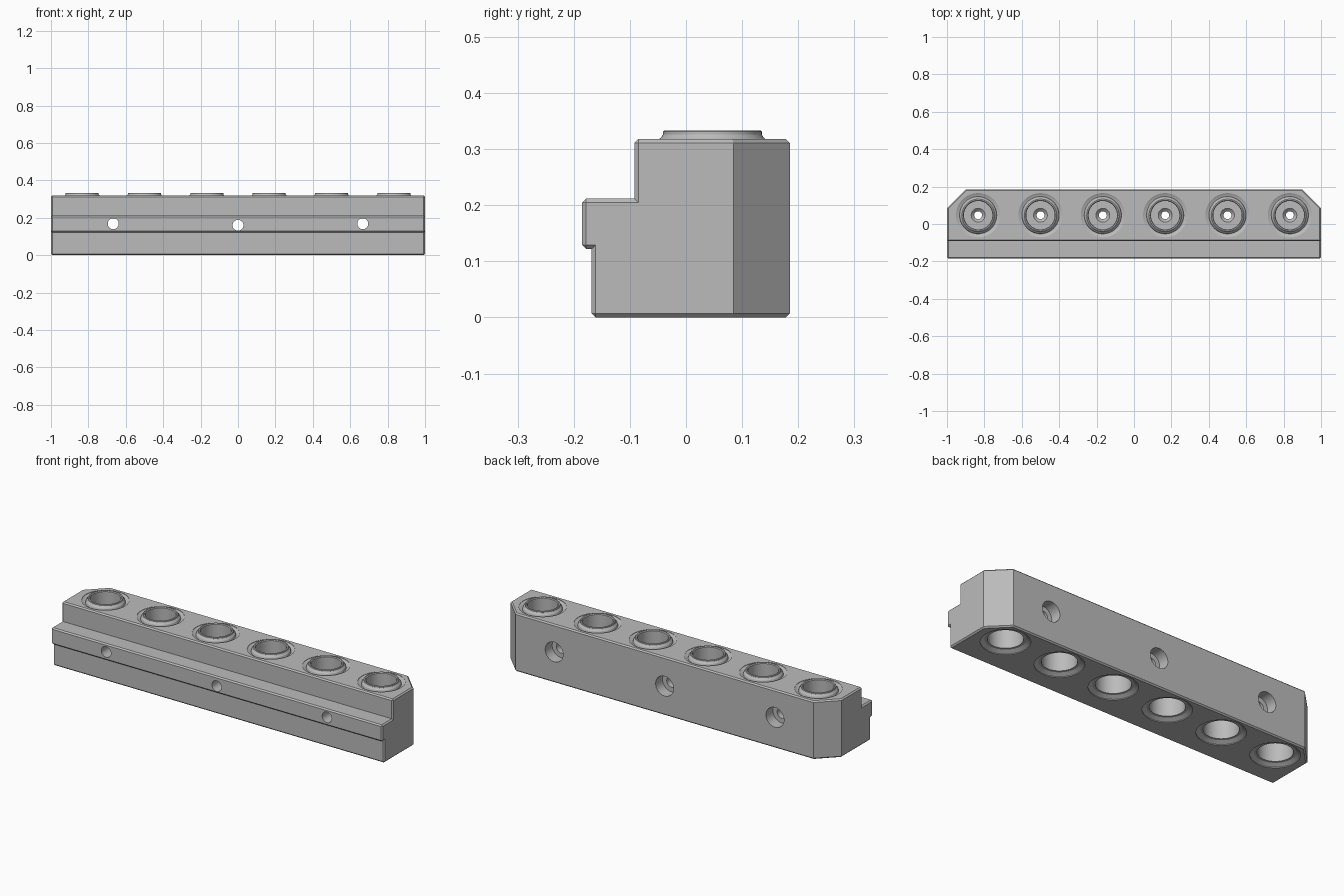
import bpy, bmesh, math
from mathutils import Matrix

cube = bpy.data.objects.get("Cube")
if cube:
    bpy.data.objects.remove(cube, do_unlink=True)

SEGMENTS = 64
PORT_Y = 0.047
PORT_XS = [(i - 2.5) / 3 for i in range(6)]

grey = bpy.data.materials.new("machined_grey")
grey.use_nodes = True
colour = (0.5, 0.5, 0.5, 1)
grey.diffuse_color = colour
grey.node_tree.nodes["Principled BSDF"].inputs["Base Color"].default_value = colour


def lathe(bm, profile, matrix, closed=False):
    """Revolve (radius, height) points; cap the ends unless the profile is closed."""
    rings = []
    for r, z in profile:
        ring = []
        for i in range(SEGMENTS):
            a = math.tau * i / SEGMENTS
            point = Matrix.Translation((r * math.cos(a), r * math.sin(a), z))
            ring.append(bm.verts.new((matrix @ point).translation))
        rings.append(ring)
    pairs = list(zip(rings, rings[1:]))
    if closed:
        pairs.append((rings[-1], rings[0]))
    else:
        bm.faces.new(rings[0])
        bm.faces.new(rings[-1])
    for a, b in pairs:
        for i in range(SEGMENTS):
            j = (i + 1) % SEGMENTS
            bm.faces.new((a[i], a[j], b[j], b[i]))


def finish(bm, name):
    bmesh.ops.recalc_face_normals(bm, faces=bm.faces[:])
    mesh = bpy.data.meshes.new(name)
    bm.to_mesh(mesh)
    bm.free()
    mesh.materials.append(grey)
    obj = bpy.data.objects.new(name, mesh)
    bpy.context.collection.objects.link(obj)
    return obj


def smooth(obj):
    bpy.ops.object.select_all(action="DESELECT")
    obj.select_set(True)
    bpy.context.view_layer.objects.active = obj
    bpy.ops.object.shade_smooth_by_angle(angle=math.radians(30))


# Stepped block extruded along x
section = [(-0.168, 0), (0.185, 0), (0.185, 0.318), (-0.092, 0.318),
           (-0.092, 0.212), (-0.185, 0.212), (-0.185, 0.122), (-0.168, 0.122)]
bm = bmesh.new()
end = bm.faces.new([bm.verts.new((-1, y, z)) for y, z in section])
extruded = bmesh.ops.extrude_face_region(bm, geom=[end], use_keep_orig=True)["geom"]
bmesh.ops.translate(bm, vec=(2, 0, 0),
                    verts=[v for v in extruded if isinstance(v, bmesh.types.BMVert)])
bmesh.ops.recalc_face_normals(bm, faces=bm.faces[:])

# Cut off both rear corners
for side in (-1, 1):
    cut = bmesh.ops.bisect_plane(bm, geom=bm.verts[:] + bm.edges[:] + bm.faces[:],
                                 plane_co=(side * 0.95, 0.135, 0),
                                 plane_no=(side, 1, 0), clear_outer=True)
    rim = [e for e in cut["geom_cut"] if isinstance(e, bmesh.types.BMEdge)]
    bmesh.ops.edgeloop_fill(bm, edges=rim)
bmesh.ops.recalc_face_normals(bm, faces=bm.faces[:])

# Fine chamfer on the square outer edges
outer = [e for e in bm.edges if e.calc_face_angle_signed(0) > math.radians(60)]
bmesh.ops.bevel(bm, geom=outer, offset=0.007, offset_type="OFFSET",
                segments=1, profile=0.5, affect="EDGES", clamp_overlap=True)
block = finish(bm, "manifold_block")

# Ports from above and below, joined by a narrow passage
bm = bmesh.new()
port = [(0.12, -0.05), (0.12, 0.004), (0.1, 0.016), (0.086, 0.016),
        (0.086, 0.12), (0.021, 0.12), (0.021, 0.155), (0.037, 0.17),
        (0.076, 0.17), (0.076, 0.306), (0.1, 0.306), (0.118, 0.316), (0.118, 0.4)]
for x in PORT_XS:
    lathe(bm, port, Matrix.Translation((x, PORT_Y, 0)))

# Counterbored bolt holes from front to back
bolt = [(0.029, -0.3), (0.029, 0.125), (0.054, 0.125), (0.054, 0.3)]
for x, z in ((-0.667, 0.168), (0, 0.16), (0.667, 0.168)):
    lathe(bm, bolt, Matrix.Translation((x, 0, z)) @ Matrix.Rotation(-math.pi / 2, 4, "X"))
cutter = finish(bm, "hole_cutter")
cutter.hide_render = True

# Apply the cut and discard the helper
mod = block.modifiers.new("holes", "BOOLEAN")
mod.operation = "DIFFERENCE"
mod.solver = "EXACT"
mod.object = cutter
graph = bpy.context.evaluated_depsgraph_get()
result = bpy.data.meshes.new_from_object(block.evaluated_get(graph))
block.modifiers.clear()
block.data = result
bpy.data.objects.remove(cutter, do_unlink=True)
smooth(block)

# Raised flared collars around the upper ports
collar = [(0.1, 0.305), (0.096, 0.317), (0.091, 0.321), (0.088, 0.326),
          (0.088, 0.331), (0.086, 0.333), (0.08, 0.333), (0.076, 0.329), (0.076, 0.305)]
for i, x in enumerate(PORT_XS):
    bm = bmesh.new()
    lathe(bm, collar, Matrix.Translation((x, PORT_Y, 0)), closed=True)
    smooth(finish(bm, f"port_collar_{i + 1}"))
